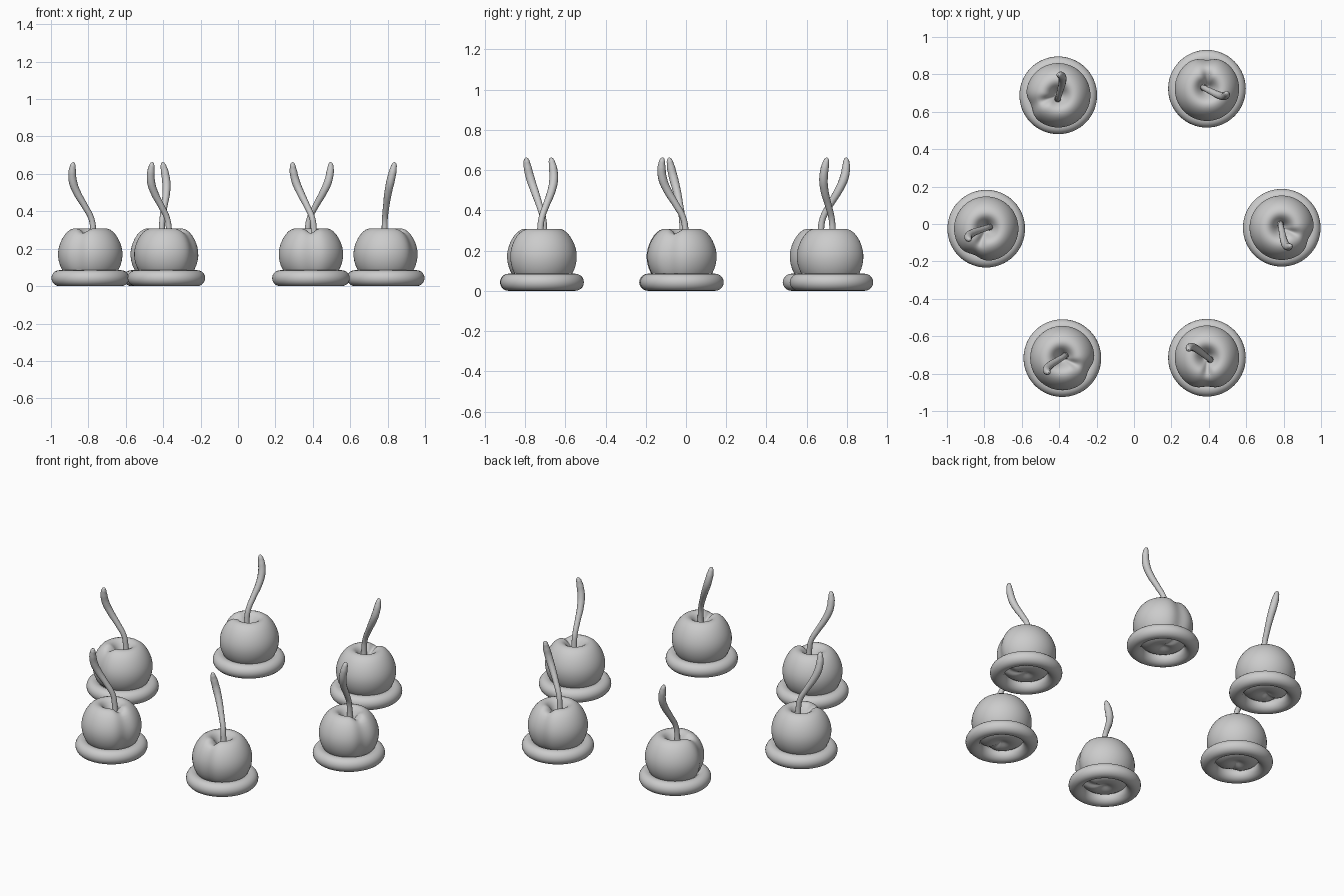
import bpy, bmesh, math
from mathutils import Vector, Matrix

if "Cube" in bpy.data.objects:
    bpy.data.objects.remove(bpy.data.objects["Cube"])

# x, y, crease angle, stem lean angle for each of the six cherries
PLACES = [(-0.79, -0.025, 246, 207), (-0.405, 0.688, 200, 83), (0.39, 0.723, 90, -18),
          (0.79, -0.02, -23, -70), (0.39, -0.715, 270, 150), (-0.383, -0.717, -25, 220)]

# Fruit half-section (radius, height), dimple to dimple
PROFILE = [(0.012, .235), (.022, .243), (.04, .275), (.062, .303), (.088, .312),
           (.122, .296), (.153, .253), (.171, .205), (.175, .16), (.164, .108),
           (.138, .063), (.1, .034), (.06, .025), (.03, .035), (0.01, .045)]
# Stem path (along lean, sideways, height, radius)
STEM = [(-.02, 0, .22, .019), (-.018, 0, .30, .016), (-.008, -.002, .36, .0155),
        (.03, -.008, .43, .017), (.07, -.013, .495, .020), (.098, -.010, .555, .022),
        (.108, 0, .61, .0205), (.108, .008, .645, .015), (.107, .011, .658, .009),
        (.107, .012, .663, .001)]


def finish(bm, name):
    me = bpy.data.meshes.new(name)
    bmesh.ops.recalc_face_normals(bm, faces=bm.faces)
    bm.to_mesh(me)
    bm.free()
    for p in me.polygons:
        p.use_smooth = True
    ob = bpy.data.objects.new(name, me)
    bpy.context.collection.objects.link(ob)
    return ob


def make_fruit(name, x, y, angle, n=48):
    bm = bmesh.new()
    rings = []
    for r, z in PROFILE:
        ring = []
        for i in range(n):
            a = 2 * math.pi * i / n
            d = min(a, 2 * math.pi - a)
            g = math.exp(-(d / 0.28) ** 2)
            # crease: pull the side in, and sink the shoulder
            side = 1 - 0.11 * g * min(1, r / 0.15)
            sink = 0.035 * g * math.exp(-((r - 0.075) / 0.04) ** 2)
            zz = z - sink if z > 0.165 else z + 0.5 * sink
            ring.append(bm.verts.new((r * side * math.cos(a), r * side * math.sin(a), zz)))
        rings.append(ring)
    for lo, hi in zip(rings, rings[1:]):
        for i in range(n):
            j = (i + 1) % n
            bm.faces.new((lo[i], lo[j], hi[j], hi[i]))
    bm.faces.new(rings[0])
    bm.faces.new(rings[-1])
    ob = finish(bm, name)
    ob.location = (x, y, 0)
    ob.rotation_euler.z = math.radians(angle)
    sub = ob.modifiers.new("smooth", 'SUBSURF')
    sub.levels = sub.render_levels = 1


def make_stem(name, x, y, angle):
    cu = bpy.data.curves.new(name, 'CURVE')
    cu.dimensions = '3D'
    cu.bevel_depth = 1.0
    cu.bevel_resolution = 4
    cu.resolution_u = 6
    cu.use_fill_caps = True
    sp = cu.splines.new('BEZIER')
    sp.bezier_points.add(len(STEM) - 1)
    for p, (a, s, z, r) in zip(sp.bezier_points, STEM):
        p.co = (a, s, z)
        p.radius = r
        p.handle_left_type = p.handle_right_type = 'AUTO'
    ob = bpy.data.objects.new(name, cu)
    bpy.context.collection.objects.link(ob)
    ob.location = (x, y, 0)
    ob.rotation_euler.z = math.radians(angle)


def make_ring(name, x, y):
    bpy.ops.mesh.primitive_torus_add(location=(x, y, 0.0425), major_radius=0.165,
                                     minor_radius=0.0425, major_segments=64, minor_segments=20)
    bpy.context.object.name = name
    bpy.ops.object.shade_smooth()


for i, (x, y, crease, lean) in enumerate(PLACES, 1):
    make_fruit(f"cherry_{i}", x, y, crease)
    make_stem(f"cherry_stem_{i}", x, y, lean)
    make_ring(f"base_ring_{i}", x, y)
